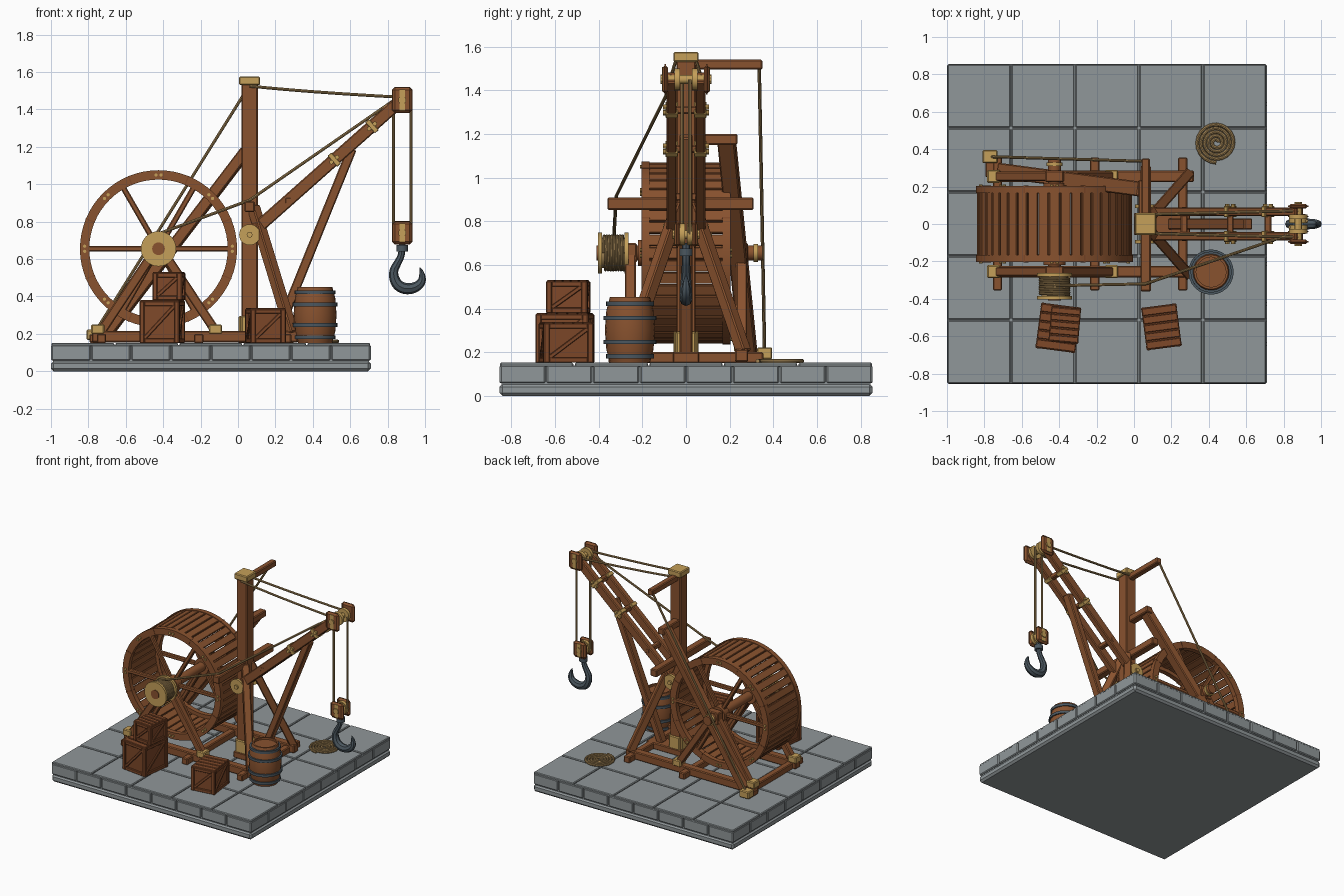
import bpy, bmesh, math
from math import sin, cos, pi
from mathutils import Vector, Matrix

cube = bpy.data.objects.get("Cube")
if cube:
    bpy.data.objects.remove(cube)
made = []


def material(name, rgb):
    m = bpy.data.materials.new(name)
    m.use_nodes = True
    m.diffuse_color = (*rgb, 1)
    m.node_tree.nodes["Principled BSDF"].inputs["Base Color"].default_value = (*rgb, 1)
    return m


WOOD = material("oak wood", (0.25, 0.085, 0.028))
CRATE = material("crate wood", (0.21, 0.065, 0.022))
BRASS = material("brass", (0.56, 0.35, 0.10))
ROPE = material("rope", (0.36, 0.23, 0.09))
STONE = material("grey stone", (0.28, 0.31, 0.32))
IRON = material("dark iron", (0.07, 0.095, 0.115))


def add(name, bm, mat, matrix=None):
    me = bpy.data.meshes.new(name)
    if matrix:
        bm.transform(matrix)
    bmesh.ops.recalc_face_normals(bm, faces=bm.faces)
    bm.to_mesh(me)
    bm.free()
    me.materials.append(mat)
    ob = bpy.data.objects.new(name, me)
    bpy.context.collection.objects.link(ob)
    made.append(ob)
    return ob


def frame(a, b):
    """Matrix centred between a and b with local z along the line."""
    a, b = Vector(a), Vector(b)
    d = (b - a).normalized()
    side = d.cross((0, 0, 1))
    side = side.normalized() if side.length > 0.001 else Vector((1, 0, 0))
    m = Matrix((side, d.cross(side), d)).transposed().to_4x4()
    return Matrix.Translation((a + b) / 2) @ m


def box(name, mat, c, size, matrix=None, bevel=0.006):
    bm = bmesh.new()
    bmesh.ops.create_cube(bm, size=1)
    bmesh.ops.scale(bm, vec=size, verts=bm.verts)
    if bevel:
        bmesh.ops.bevel(bm, geom=bm.edges[:], offset=bevel, segments=1, affect='EDGES')
    m = Matrix.Translation(c)
    return add(name, bm, mat, matrix @ m if matrix else m)


def beam(name, a, b, w, h, mat=WOOD, bevel=0.006):
    length = (Vector(b) - Vector(a)).length
    return box(name, mat, (0, 0, 0), (w, h, length), frame(a, b), bevel)


def cyl(name, mat, a, b, r, sides=24):
    bm = bmesh.new()
    bmesh.ops.create_cone(bm, cap_ends=True, segments=sides, radius1=r, radius2=r,
                          depth=(Vector(b) - Vector(a)).length)
    return add(name, bm, mat, frame(a, b))


def tube(name, mat, pts, r, radii=None, smooth=False):
    cu = bpy.data.curves.new(name, 'CURVE')
    cu.dimensions, cu.bevel_depth, cu.bevel_resolution = '3D', r, 2
    cu.use_fill_caps = True
    sp = cu.splines.new('NURBS' if smooth else 'POLY')
    sp.points.add(len(pts) - 1)
    for i, p in enumerate(pts):
        sp.points[i].co = (*p, 1)
        sp.points[i].radius = radii[i] if radii else 1
    if smooth:
        sp.use_endpoint_u, sp.order_u = True, 3
    tmp = bpy.data.objects.new(name, cu)
    bm = bmesh.new()
    bm.from_mesh(bpy.data.meshes.new_from_object(tmp))
    bpy.data.objects.remove(tmp)
    return add(name, bm, mat)


def lathe(name, mat, profile, matrix, sides=24):
    """Spin (radius, height) points round local z, closing the loop."""
    bm = bmesh.new()
    rings = [[bm.verts.new((r * cos(2 * pi * i / sides), r * sin(2 * pi * i / sides), z))
              for i in range(sides)] for r, z in profile]
    for k, lo in enumerate(rings):
        hi = rings[(k + 1) % len(rings)]
        for i in range(sides):
            j = (i + 1) % sides
            bm.faces.new((lo[i], lo[j], hi[j], hi[i]))
    return add(name, bm, mat, matrix)


# Stone platform: lower slab, core, brick course and paving
CX, W = -0.145, 1.71
box("platform_slab", STONE, (CX, 0, 0.0275), (W, W, 0.055), bevel=0.014)
box("platform_core", STONE, (CX, 0, 0.095), (W - 0.02, W - 0.02, 0.09), bevel=0)
for i in range(8):
    t = (i - 3.5) * W / 8
    for s in (-1, 1):
        box("brick", STONE, (CX + t, s * (W / 2 - 0.04), 0.099), (W / 8 - 0.006, 0.08, 0.082))
        box("brick", STONE, (CX + s * (W / 2 - 0.04), t, 0.099), (0.08, W / 8 - 0.006, 0.082))
for i in range(5):
    for j in range(5):
        box("paving_slab", STONE, (CX + (i - 2) * W / 5, (j - 2) * W / 5, 0.142),
            (W / 5 - 0.007, W / 5 - 0.007, 0.02), bevel=0.005)

# Ground frame
for s in (-1, 1):
    beam("long_sill", (-0.78, s * 0.255, 0.185), (0.32, s * 0.255, 0.185), 0.06, 0.06)
for x in (-0.73, -0.21, 0.26):
    beam("cross_sill", (x, -0.355, 0.175), (x, 0.355, 0.175), 0.05, 0.05)
beam("centre_sill", (0.0, 0, 0.175), (0.3, 0, 0.175), 0.12, 0.05)

# Treadwheel
HX, HZ, R = -0.425, 0.655, 0.42
hub = Matrix.Translation((HX, 0, HZ)) @ Matrix.Rotation(pi / 2, 4, 'X')
for s in (-1, 1):
    y = s * 0.185
    lathe("wheel_rim", WOOD, [(R - 0.05, -0.018), (R, -0.018), (R, 0.018), (R - 0.05, 0.018)],
          Matrix.Translation((0, y, 0)) @ hub, 64)
    for k in range(6):
        a = k * pi / 3
        u = Vector((cos(a), 0, sin(a)))
        c = Vector((HX, y, HZ))
        beam("wheel_spoke", c, c + u * (R - 0.04), 0.03, 0.03)
    for k in range(8):
        for da in (-0.035, 0.035):
            a = k * pi / 4 + da
            p = Vector((HX + (R - 0.025) * cos(a), y, HZ + (R - 0.025) * sin(a)))
            cyl("rim_stud", BRASS, p, p + Vector((0, s * 0.026, 0)), 0.009, 8)
        a = (k + 0.5) * pi / 4
        box("rim_joint", CRATE, (R - 0.025, 0, -y), (0.053, 0.007, 0.04),
            hub @ Matrix.Rotation(a, 4, 'Z'), 0)
    cyl("wheel_hub", WOOD, (HX, s * 0.16, HZ), (HX, s * 0.22, HZ), 0.06)
for k in range(44):
    box("tread_plank", WOOD, (R - 0.014, 0, 0), (0.018, 0.052, 0.36),
        hub @ Matrix.Rotation(k * 2 * pi / 44, 4, 'Z'), 0.003)

# Axle, bearings, trestles and rope drum
cyl("axle", WOOD, (HX, -0.41, HZ), (HX, 0.35, HZ), 0.034)
for s in (-1, 1):
    for x in (-0.74, -0.11):
        beam("trestle_leg", (x, s * 0.255, 0.2), (HX, s * 0.255, HZ + 0.02), 0.05, 0.05)
        box("trestle_shoe", BRASS, (x - 0.01, s * 0.255, 0.225), (0.07, 0.07, 0.05))
    box("bearing_block", WOOD, (HX, s * 0.255, HZ), (0.1, 0.06, 0.09))
cyl("axle_collar", BRASS, (HX, 0.31, HZ), (HX, 0.33, HZ), 0.042)
cyl("rope_drum", ROPE, (HX, -0.39, HZ), (HX, -0.27, HZ), 0.07)
for y in (-0.395, -0.272):
    cyl("drum_flange", BRASS, (HX, y - 0.009, HZ), (HX, y + 0.009, HZ), 0.094, 32)
tube("drum_rope", ROPE, [(HX + 0.078 * cos(t * pi / 10), -0.378 + t * 0.0006, HZ + 0.078 * sin(t * pi / 10))
                         for t in range(161)], 0.007)

# Mast with cap, foot plates and cross arms
MX = 0.062
beam("mast", (MX, 0, 0.15), (MX, 0, 1.54), 0.088, 0.088)
box("mast_cap", BRASS, (MX, 0, 1.553), (0.112, 0.116, 0.046))
for s in (-1, 1):
    box("mast_foot_plate", BRASS, (MX, s * 0.05, 0.245), (0.09, 0.016, 0.1))
    box("mast_foot_plate", BRASS, (MX + s * 0.05, 0, 0.245), (0.016, 0.09, 0.1))
    beam("mast_brace", (MX + 0.02, s * 0.03, 0.88), (0.29, s * 0.265, 0.2), 0.055, 0.055)
beam("rope_arm", (MX, -0.36, 0.88), (MX, 0.31, 0.88), 0.056, 0.056)
beam("top_arm", (MX, 0, 1.518), (MX, 0.35, 1.518), 0.045, 0.045)
beam("stay_arm", (MX - 0.01, 0, 1.175), (MX - 0.01, 0.235, 1.175), 0.055, 0.05)
beam("back_stay", (-0.71, 0.285, 0.19), (0.045, 0.185, 1.18), 0.08, 0.06)
box("stay_shoe", BRASS, (-0.77, 0.36, 0.195), (0.08, 0.07, 0.055))
beam("stay_shoe_tie", (-0.77, 0.25, 0.175), (-0.77, 0.36, 0.175), 0.05, 0.045)

# Jib: twin beams, rungs, straps and strut
A, B = Vector((MX, 0, 0.73)), Vector((0.885, 0, 1.46))
jib_dir = (B - A).normalized()
for s in (-1, 1):
    o = Vector((0, s * 0.066, 0))
    beam("jib_beam", A + o, B + o, 0.046, 0.066)
    cyl("jib_pivot", BRASS, (MX, s * 0.085, 0.73), (MX, s * 0.105, 0.73), 0.056)
    cyl("pivot_bolt", BRASS, (MX, s * 0.1, 0.73), (MX, s * 0.118, 0.73), 0.016, 8)
    for t in (0.55, 0.795):
        c = A.lerp(B, t) + o
        beam("jib_strap", c - jib_dir * 0.014, c + jib_dir * 0.014, 0.058, 0.078, BRASS, 0.003)
        for d in (-0.02, 0.02):
            p = c + jib_dir * d
            cyl("strap_stud", BRASS, p, p + Vector((0, s * 0.04, 0)), 0.012, 8)
for t in (0.25, 0.55, 0.795):
    p = A.lerp(B, t)
    beam("jib_rung", p - Vector((0, 0.09, 0)), p + Vector((0, 0.09, 0)), 0.036, 0.036)
beam("jib_strut", (0.205, 0, 0.19), (0.61, 0, 1.19), 0.06, 0.05)

# Head and hook pulley blocks
PX = 0.878
for name, z, h, gap in (("head", 1.45, 0.14, 0.095), ("hook", 0.74, 0.125, 0.04)):
    for s in (-1, 1):
        box(name + "_cheek", WOOD, (PX, s * gap, z), (0.11, 0.026, h), bevel=0.016)
        cyl(name + "_bolt", BRASS, (PX, s * gap, z), (PX, s * (gap + 0.022), z), 0.022, 10)
        y = s * gap * 0.42
        cyl(name + "_pulley", BRASS, (PX, y - 0.012, z), (PX, y + 0.012, z), 0.05)
        box(name + "_plate", BRASS, (PX, s * (gap + 0.013), z), (0.03, 0.006, h * 0.8), bevel=0)
    cyl(name + "_pin", BRASS, (PX, -gap, z), (PX, gap, z), 0.02, 12)
hook = [(0.878, 0.70), (0.878, 0.63), (0.86, 0.59), (0.825, 0.53), (0.85, 0.455),
        (0.92, 0.435), (0.985, 0.47), (0.985, 0.53), (0.972, 0.555)]
tube("hook", IRON, [(x, 0, z) for x, z in hook], 0.03,
     [0.6, 0.6, 0.65, 0.8, 1, 1, 0.8, 0.45, 0.08], True)
cyl("hook_collar", IRON, (PX, 0, 0.64), (PX, 0, 0.675), 0.03, 16)

# Running and standing ropes
for s in (-1, 1):
    tube("lift_rope", ROPE, [(PX + s * 0.046, s * 0.017, 1.45), (PX + s * 0.046, s * 0.017, 0.74)], 0.008)
    tube("jib_stay", ROPE, [(MX, s * 0.05, 1.525), (0.4, s * 0.06, 1.49), (PX, s * 0.07, 1.465)], 0.008, None, True)
tube("hoist_rope", ROPE, [(HX, -0.33, HZ + 0.08), (MX, -0.32, 0.915), (PX, -0.04, 1.48)], 0.008)
tube("back_rope", ROPE, [(MX, 0.335, 1.53), (-0.77, 0.36, 0.2)], 0.008)
tube("rope_coil", ROPE, [(0.44 + (0.012 + t * 0.001) * cos(t * pi / 10), 0.435 + (0.012 + t * 0.001) * sin(t * pi / 10), 0.16)
                         for t in range(96)], 0.0095)

# Barrel
bm_at = Matrix.Translation((0.412, -0.257, 0.152))
shape = [(0.092, 0), (0.108, 0.06), (0.115, 0.15), (0.108, 0.24), (0.092, 0.3)]
lathe("barrel_staves", WOOD, shape + [(0.08, 0.3), (0.08, 0.285), (0.001, 0.285), (0.001, 0)], bm_at, 20)
for z, r in ((0.03, 0.101), (0.095, 0.112), (0.205, 0.112), (0.27, 0.101)):
    lathe("barrel_hoop", IRON, [(r - 0.01, z - 0.01), (r + 0.009, z - 0.01), (r + 0.009, z + 0.01), (r - 0.01, z + 0.01)], bm_at, 24)


# Crates with corner posts, rails, slats and a diagonal brace
def crate(x, y, z, w, d, h, turn):
    m = Matrix.Translation((x, y, z + h / 2)) @ Matrix.Rotation(turn, 4, 'Z')
    t = 0.024
    box("crate_body", CRATE, (0, 0, 0), (w - 0.02, d - 0.02, h - 0.012), m, 0)
    for k in range(4):
        lx, ly = (w, d) if k % 2 == 0 else (d, w)
        f = m @ Matrix.Rotation(k * pi / 2, 4, 'Z') @ Matrix.Translation((0, -ly / 2 + 0.005, 0))
        for s in (-1, 1):
            box("crate_post", CRATE, (s * (lx - t) / 2, 0, 0), (t, 0.016, h), f, 0.003)
            box("crate_rail", CRATE, (0, 0, s * (h - t) / 2), (lx - 2 * t, 0.014, t), f, 0.003)
        tilt = math.atan2(h - 2 * t, lx - 2 * t)
        box("crate_brace", CRATE, (0, 0, 0), (math.hypot(lx - 2 * t, h - 2 * t), 0.012, t * 0.8),
            f @ Matrix.Rotation(-tilt, 4, 'Y'), 0.003)
    for k in range(5):
        box("crate_lid_slat", CRATE, (0, (k - 2) * d / 5, h / 2), (w, d / 5 - 0.006, 0.012), m, 0.003)


crate(-0.405, -0.555, 0.152, 0.21, 0.24, 0.222, -0.13)
crate(-0.37, -0.54, 0.38, 0.155, 0.185, 0.145, -0.09)
crate(0.147, -0.55, 0.152, 0.185, 0.225, 0.18, 0.13)

# Smooth shading on round parts, keeping hard edges
bpy.ops.object.select_all(action='DESELECT')
for ob in made:
    ob.select_set(True)
bpy.context.view_layer.objects.active = made[0]
bpy.ops.object.shade_smooth_by_angle()
